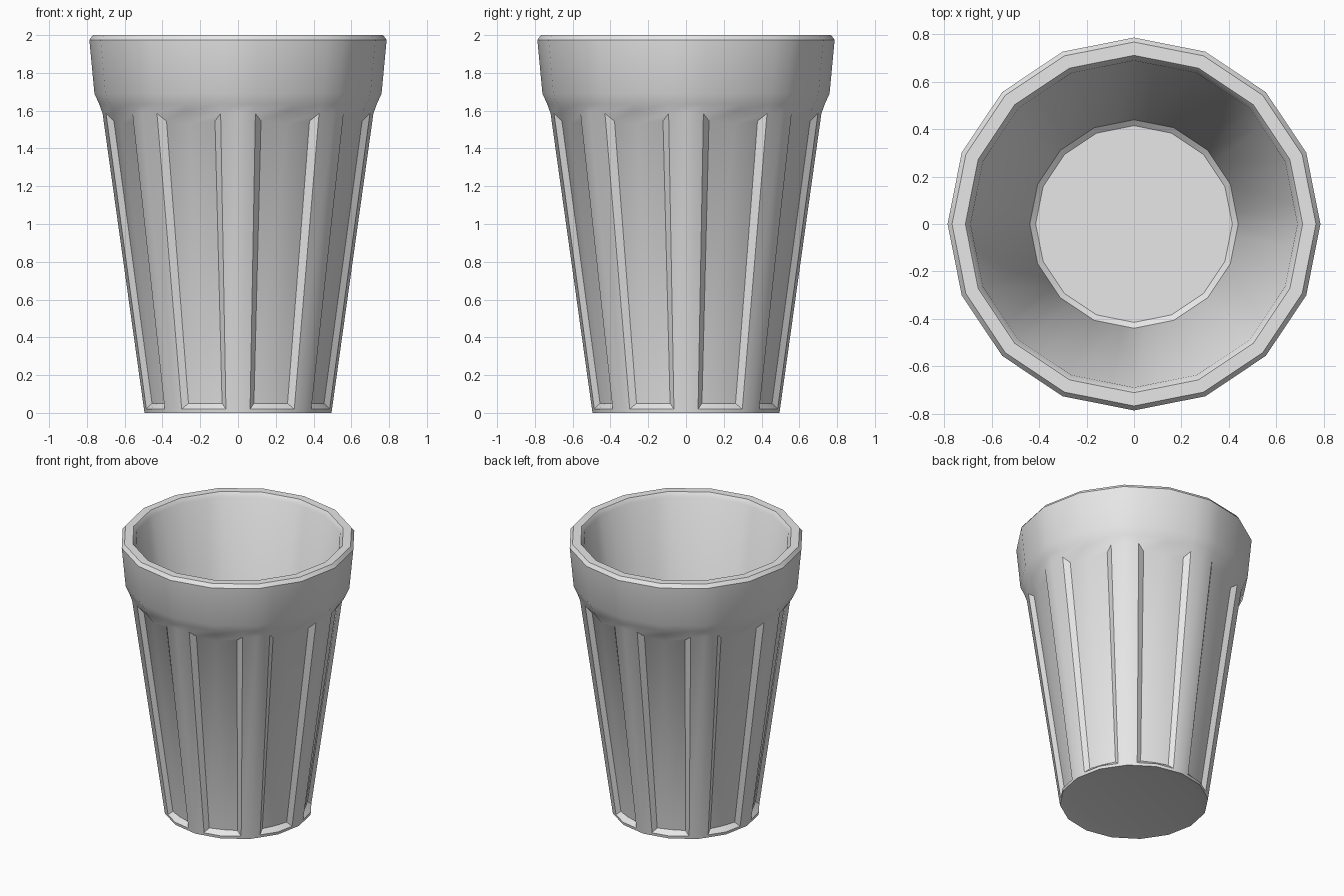
import bpy, bmesh, math

cube = bpy.data.objects.get("Cube")
if cube:
    bpy.data.objects.remove(cube)

SIDES = 16
FLUTES = 8
FLUTE_BOTTOM, FLUTE_TOP = 0.02, 1.585

# One pale grey glass colour
glass = bpy.data.materials.new("pale grey glass")
glass.use_nodes = True
colour = (0.8, 0.8, 0.8, 1)
glass.diffuse_color = colour
glass.node_tree.nodes["Principled BSDF"].inputs["Base Color"].default_value = colour

bm = bmesh.new()


def wall_radius(z):
    return 0.495 + 0.14 * z


def point(radius, degrees, z):
    """Vertex on a sixteen-sided ring whose corners have the given radius."""
    step = 360 / SIDES
    half = math.radians(step / 2)
    r = radius * math.cos(half) / math.cos(math.radians(degrees % step) - half)
    a = math.radians(degrees)
    return bm.verts.new((r * math.cos(a), r * math.sin(a), z))


# Column angles: rib centre, rib edge, flute centre, rib edge
pitch = 360 / FLUTES
angles = [k * pitch + a for k in range(FLUTES) for a in (0, 7.5, 22.5, 37.5)]
count = len(angles)

# Profile from the underside, up the outer wall, over the rim and down inside
profile = [
    (0.425, 0.012), (0.495, 0), (wall_radius(FLUTE_BOTTOM), FLUTE_BOTTOM),
    (wall_radius(FLUTE_TOP), FLUTE_TOP), (0.735, 1.635), (0.76, 1.69),
    (0.787, 1.975), (0.768, 2), (0.712, 2), (0.69, 1.97),
    (0.44, 0.1), (0.415, 0.08),
]
rings = []
for radius, z in profile:
    ring = []
    for a in angles:
        peak = 0.015 if z == FLUTE_TOP and a % pitch == pitch / 2 else 0
        ring.append(point(radius, a, z + peak))
    rings.append(ring)

FLUTED = 2  # the band of wall between the flute ends
for level, (low, high) in enumerate(zip(rings, rings[1:])):
    for i in range(count):
        if level == FLUTED and i % 4 in (1, 2):
            continue
        j = (i + 1) % count
        bm.faces.new((low[i], low[j], high[j], high[i]))

# Underside and inner floor
bm.faces.new(list(reversed(rings[0])))
bm.faces.new(rings[-1])

# Sunken flutes with sloping ledges and side walls
for k in range(FLUTES):
    start = k * 4 + 1
    outer_low = [rings[FLUTED][(start + n) % count] for n in range(3)]
    outer_high = [rings[FLUTED + 1][(start + n) % count] for n in range(3)]
    inner = []
    for z, drop in ((FLUTE_BOTTOM + 0.03, 0), (FLUTE_TOP - 0.04, 0.015)):
        row = []
        for a, depth in ((10.5, 0.03), (22.5, 0.042), (34.5, 0.03)):
            lower = drop if a == pitch / 2 else 0
            row.append(point(wall_radius(z) - depth, k * pitch + a, z - lower))
        inner.append(row)
    in_low, in_high = inner
    for n in range(2):
        bm.faces.new((in_low[n], in_low[n + 1], in_high[n + 1], in_high[n]))
        bm.faces.new((outer_low[n], outer_low[n + 1], in_low[n + 1], in_low[n]))
        bm.faces.new((in_high[n], in_high[n + 1], outer_high[n + 1], outer_high[n]))
    bm.faces.new((outer_low[0], in_low[0], in_high[0], outer_high[0]))
    bm.faces.new((in_low[2], outer_low[2], outer_high[2], in_high[2]))

bmesh.ops.recalc_face_normals(bm, faces=bm.faces)
mesh = bpy.data.meshes.new("fluted_tumbler")
bm.to_mesh(mesh)
bm.free()
mesh.materials.append(glass)

tumbler = bpy.data.objects.new("fluted_tumbler", mesh)
bpy.context.collection.objects.link(tumbler)
bpy.ops.object.select_all(action="DESELECT")
tumbler.select_set(True)
bpy.context.view_layer.objects.active = tumbler
bpy.ops.object.shade_smooth_by_angle(angle=math.radians(32))
